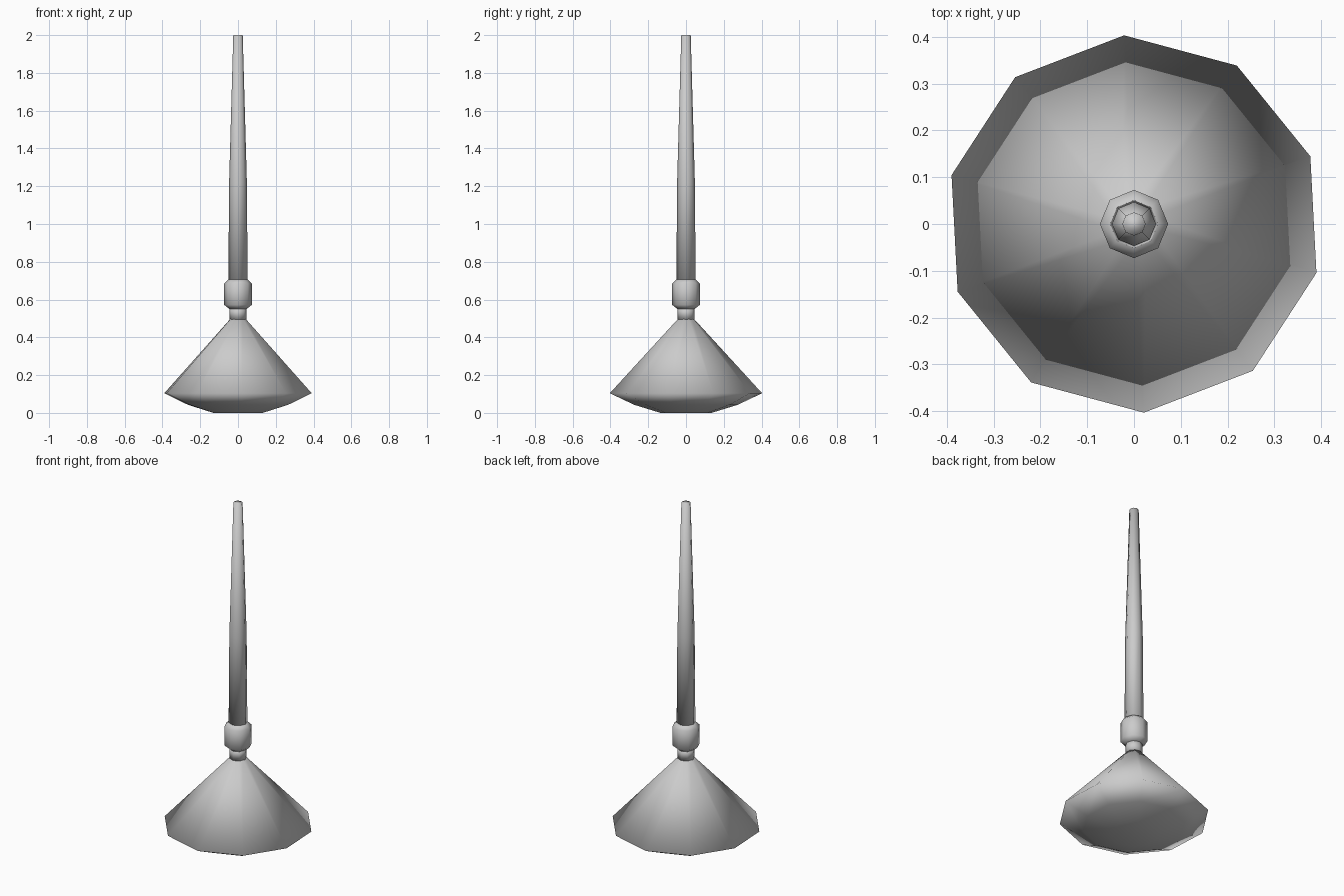
import bpy, bmesh, math

if "Cube" in bpy.data.objects:
    bpy.data.objects.remove(bpy.data.objects["Cube"])


def lathe(name, profile, sides, start=0.0, smooth=120):
    """Spin a (radius, height) profile into a closed, smooth-shaded solid."""
    bm = bmesh.new()
    rings = []
    for r, z in profile:
        angles = [math.radians(start) + 2 * math.pi * i / sides for i in range(sides)]
        rings.append([bm.verts.new((r * math.cos(a), r * math.sin(a), z)) for a in angles])
    for lo, hi in zip(rings, rings[1:]):
        for i in range(sides):
            j = (i + 1) % sides
            bm.faces.new((lo[i], lo[j], hi[j], hi[i]))
    bm.faces.new(rings[0][::-1])
    bm.faces.new(rings[-1])
    mesh = bpy.data.meshes.new(name)
    bm.to_mesh(mesh)
    bm.free()
    obj = bpy.data.objects.new(name, mesh)
    bpy.context.collection.objects.link(obj)
    bpy.ops.object.select_all(action='DESELECT')
    obj.select_set(True)
    bpy.context.view_layer.objects.active = obj
    bpy.ops.object.shade_smooth_by_angle(angle=math.radians(smooth))
    return obj


# Ten-sided conical base with a rounded underside, softly shaded over the rim
lathe("base", [(0.135, 0), (0.275, 0.043), (0.404, 0.104), (0.04, 0.5)], 10, start=-15)

# Short neck between base and collar
lathe("neck", [(0.046, 0.495), (0.046, 0.56)], 8)

# Collar with chamfered ends
lathe("collar", [(0.046, 0.55), (0.073, 0.572), (0.073, 0.685), (0.05, 0.707)], 8)

# Long tapering rod
lathe("rod", [(0.051, 0.69), (0.047, 1.22), (0.025, 2.0)], 8)
